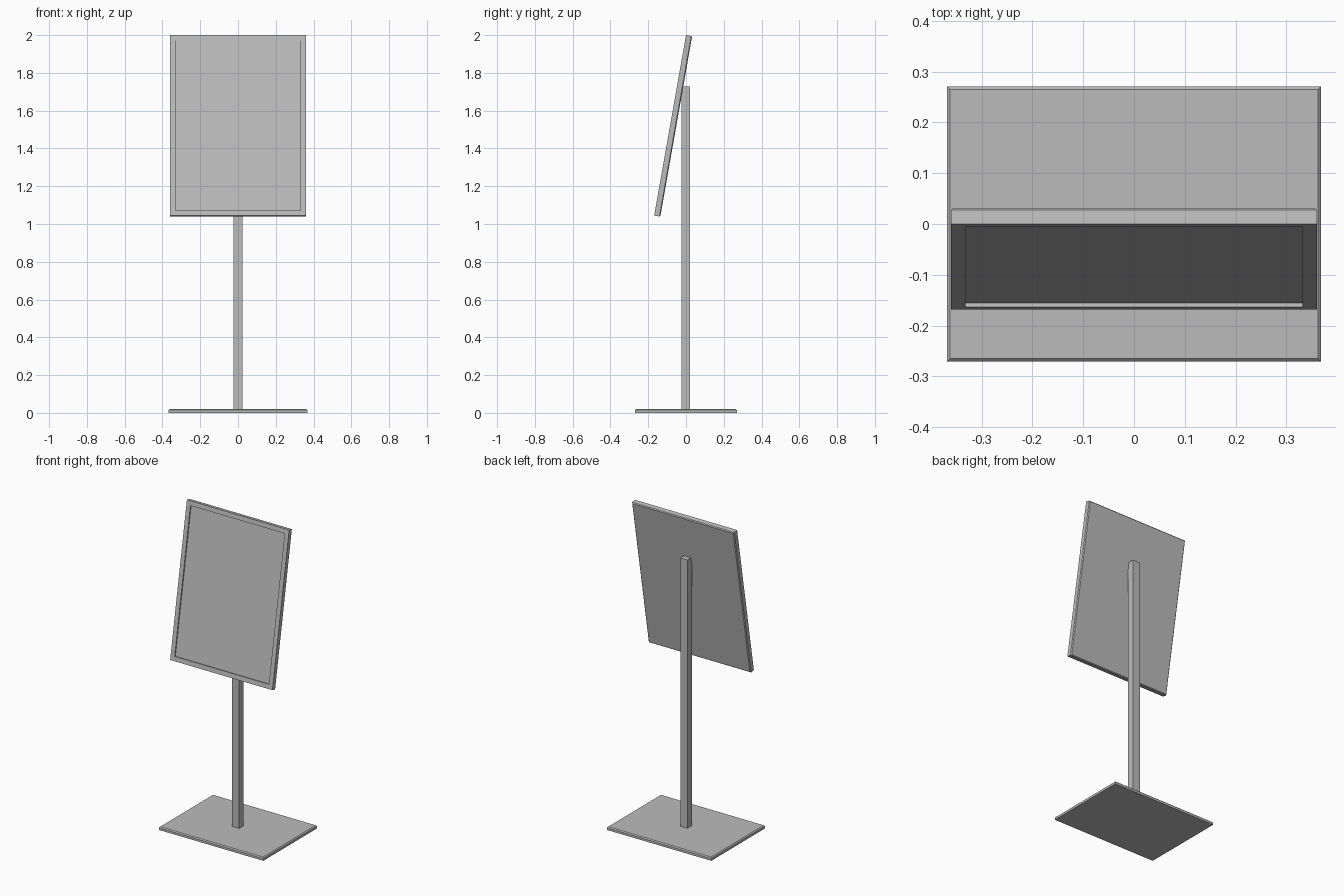
import bpy, bmesh, math
from mathutils import Matrix, Vector

cube = bpy.data.objects.get("Cube")
if cube:
    bpy.data.objects.remove(cube, do_unlink=True)

# Single brushed grey finish
grey = bpy.data.materials.new("grey_metal")
grey.use_nodes = True
grey.diffuse_color = (0.5, 0.5, 0.5, 1)
grey.node_tree.nodes["Principled BSDF"].inputs["Base Color"].default_value = (0.5, 0.5, 0.5, 1)


def box(name, size, centre, chamfer=0, side=None, shape=None):
    """Box whose edges around one side can be chamfered; shape edits the mesh further."""
    bm = bmesh.new()
    bmesh.ops.create_cube(bm, size=1)
    bmesh.ops.scale(bm, vec=size, verts=bm.verts)
    if side:
        face = max(bm.faces, key=lambda f: f.normal.dot(Vector(side)))
        bmesh.ops.bevel(bm, geom=list(face.edges), offset=chamfer, segments=1,
                        affect='EDGES', profile=0.5)
    if shape:
        shape(bm)
    mesh = bpy.data.meshes.new(name)
    bm.to_mesh(mesh)
    bm.free()
    mesh.materials.append(grey)
    obj = bpy.data.objects.new(name, mesh)
    obj.location = centre
    bpy.context.collection.objects.link(obj)
    return obj


def recess(bm):
    """Inset the front face and push it back to leave a raised frame."""
    front = min(bm.faces, key=lambda f: f.normal.y)
    bmesh.ops.inset_region(bm, faces=[front], thickness=0.04)
    wall = bmesh.ops.extrude_face_region(bm, geom=[front])
    verts = [v for v in wall["geom"] if isinstance(v, bmesh.types.BMVert)]
    bmesh.ops.translate(bm, verts=verts, vec=(0, 0.008, 0))
    bmesh.ops.delete(bm, geom=[front], context='FACES')


# Floor plate and upright
box("base_plate", (0.736, 0.542, 0.02), (0, 0, 0.01), 0.006, (0, 0, 1))
box("post", (0.05, 0.046, 1.71), (0, -0.001, 0.873))

# Leaning sign panel with framed front
tilt = math.radians(-10)
depth, height = 0.033, 0.97
panel = box("sign_panel", (0.72, depth, height), (0, 0, 0), 0.005, (0, 1, 0), recess)
turn = Matrix.Rotation(tilt, 4, 'X')
top_front = turn @ Vector((0, -depth / 2, height / 2))
panel.matrix_world = Matrix.Translation(Vector((0, 0, 2)) - top_front) @ turn
